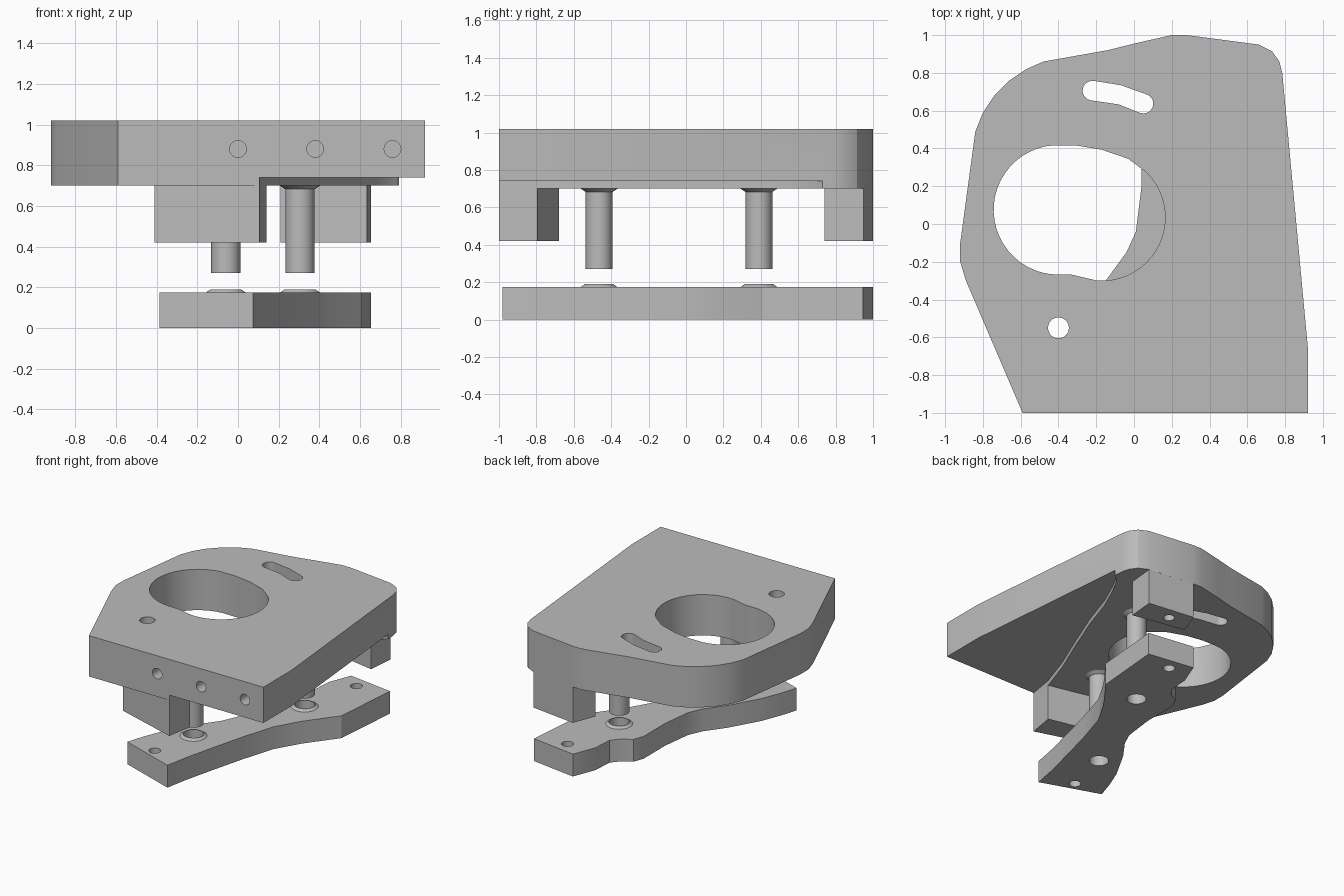
import bpy
import bmesh
from math import cos, sin, radians
from mathutils import Matrix, Vector

default_cube = bpy.data.objects.get("Cube")
if default_cube:
    bpy.data.objects.remove(default_cube, do_unlink=True)

grey = bpy.data.materials.new("satin_grey")
grey.use_nodes = True
colour = (0.5, 0.5, 0.5, 1)
grey.diffuse_color = colour
grey.node_tree.nodes["Principled BSDF"].inputs["Base Color"].default_value = colour


def arc(x, y, radius, start, end, steps):
    """Points along a circular arc, angles in degrees."""
    angles = [radians(start + (end - start) * i / steps) for i in range(steps + 1)]
    return [(x + radius * cos(a), y + radius * sin(a)) for a in angles]


def link(name, bm):
    bmesh.ops.recalc_face_normals(bm, faces=bm.faces)
    mesh = bpy.data.meshes.new(name)
    bm.to_mesh(mesh)
    bm.free()
    mesh.materials.append(grey)
    obj = bpy.data.objects.new(name, mesh)
    bpy.context.collection.objects.link(obj)
    return obj


def prism(name, outline, low, high):
    """Extrude a closed plan outline between two heights."""
    bm = bmesh.new()
    base = bm.faces.new([bm.verts.new((x, y, low)) for x, y in outline])
    top = bmesh.ops.extrude_face_region(bm, geom=[base])["geom"]
    moved = [v for v in top if isinstance(v, bmesh.types.BMVert)]
    bmesh.ops.translate(bm, verts=moved, vec=(0, 0, high - low))
    return link(name, bm)


def rod(name, start, end, radius, end_radius=None):
    """Round bar or cone between two points."""
    start, end = Vector(start), Vector(end)
    axis = end - start
    turn = axis.to_track_quat("Z", "Y").to_matrix().to_4x4()
    bm = bmesh.new()
    bmesh.ops.create_cone(bm, cap_ends=True, segments=48, radius1=radius,
                          radius2=radius if end_radius is None else end_radius,
                          depth=axis.length,
                          matrix=Matrix.Translation((start + end) / 2) @ turn)
    return link(name, bm)


def combine(target, tool, operation="DIFFERENCE"):
    """Apply a boolean and discard its tool."""
    mod = target.modifiers.new("shape", "BOOLEAN")
    mod.operation = operation
    mod.solver = "EXACT"
    mod.object = tool
    bpy.context.view_layer.objects.active = target
    bpy.ops.object.modifier_apply(modifier=mod.name)
    bpy.data.objects.remove(tool, do_unlink=True)


def bore(target, x, y, radius, low, high):
    combine(target, rod("bore_cutter", (x, y, low), (x, y, high), radius))


PLATE_LOW, PLATE_TOP = 0.70, 1.02
FOOT_LOW = 0.42
CLAMP_TOP = 0.175
pin_spots = [(-0.06, -0.465), (0.305, 0.39)]
screw_spots = [(-0.14, -0.83), (0.41, 0.88)]

# Upper plate
plate_outline = [(-0.59, -1), (0.92, -1), (0.92, -0.65), (0.785, 0.8),
                 (0.77, 0.86), (0.73, 0.915), (0.66, 0.95), (0.28, 1), (0.2, 1),
                 (0, 0.955), (-0.14, 0.92), (-0.48, 0.86), (-0.57, 0.82),
                 (-0.66, 0.76), (-0.74, 0.68), (-0.8, 0.59), (-0.84, 0.49),
                 (-0.92, -0.1), (-0.92, -0.2), (-0.89, -0.3)]
plate = prism("upper_plate", plate_outline, PLATE_LOW, PLATE_TOP)

# Shallow curved relief under the right side
relief = [(0.09, -1.1), (0.105, -1), (0.14, -0.795), (0.23, -0.53), (0.36, -0.22),
          (0.48, 0.08), (0.57, 0.35), (0.66, 0.55), (0.72, 0.66), (0.787, 0.73),
          (1.1, 0.73), (1.1, -1.1)]
combine(plate, prism("relief_cutter", relief, PLATE_LOW - 0.1, 0.74))

# Large opening made from two overlapping rounds
opening = arc(-0.40, 0.075, 0.343, 95, 270, 24)
opening += [(-0.33, -0.268), (-0.25, -0.287)]
opening += arc(-0.17, 0.035, 0.335, 265, 405, 20)
opening += [(-0.03, 0.345), (-0.17, 0.393), (-0.3, 0.415)]
combine(plate, prism("opening_cutter", opening, 0.5, 1.2))

# Curved adjustment slot
slot = arc(-0.22, 0.706, 0.052, 80, 260, 10) + [(-0.08, 0.633)]
slot += arc(0.05, 0.637, 0.052, -110, 70, 10) + [(-0.07, 0.735)]
combine(plate, prism("slot_cutter", slot, 0.5, 1.2))

# Through hole and front edge holes
bore(plate, -0.4, -0.55, 0.055, 0.5, 1.2)
for x in (0, 0.38, 0.76):
    combine(plate, rod("edge_cutter", (x, -1.1, 0.88), (x, -0.7, 0.88), 0.041))

# Feet below the plate, each with a blind screw hole
front_foot = prism("front_foot", [(0.105, -1), (0.14, -0.795), (-0.37, -0.68),
                                  (-0.41, -0.84)], FOOT_LOW, PLATE_LOW)
back_foot = prism("back_foot", [(0.635, 0.74), (0.655, 0.95), (0.28, 1),
                                (0.21, 0.82)], FOOT_LOW, PLATE_LOW)
for foot, (x, y) in zip((front_foot, back_foot), screw_spots):
    bore(foot, x, y, 0.04, FOOT_LOW - 0.1, FOOT_LOW + 0.2)

# Lower clamp bar
clamp_right = [(0.075, -0.98), (0.11, -0.795), (0.17, -0.55), (0.24, -0.28),
               (0.32, -0.02), (0.43, 0.17), (0.61, 0.41)]
clamp_back = [(0.655, 0.945), (0.28, 1), (0.21, 0.82), (0.2, 0.66)]
clamp_left = [(0.15, 0.6), (0.07, 0.55), (0.04, 0.47), (0.04, 0.2), (0.01, -0.04),
              (-0.04, -0.15), (-0.15, -0.3), (-0.28, -0.53), (-0.34, -0.68),
              (-0.385, -0.82)]
clamp = prism("lower_clamp_bar", clamp_right + clamp_back + clamp_left, 0, CLAMP_TOP)
parts = [plate, front_foot, back_foot, clamp]

# Pins with flared collars, and matching bored bosses on the bar
for side, (x, y) in zip(("front", "back"), pin_spots):
    boss = rod("boss", (x, y, CLAMP_TOP - 0.02), (x, y, 0.19), 0.125, 0.075)
    combine(clamp, boss, "UNION")
    bore(clamp, x, y, 0.07, -0.1, 0.4)
    parts.append(rod(side + "_pin", (x, y, 0.27), (x, y, 0.72), 0.072))
    parts.append(rod(side + "_collar", (x, y, 0.683), (x, y, 0.701), 0.073, 0.1))

for x, y in screw_spots:
    bore(clamp, x, y, 0.043, -0.1, 0.4)

# Smooth the rounds and keep the edges crisp
bpy.ops.object.select_all(action="DESELECT")
for part in parts:
    part.select_set(True)
bpy.context.view_layer.objects.active = plate
bpy.ops.object.shade_smooth_by_angle(angle=radians(25))
